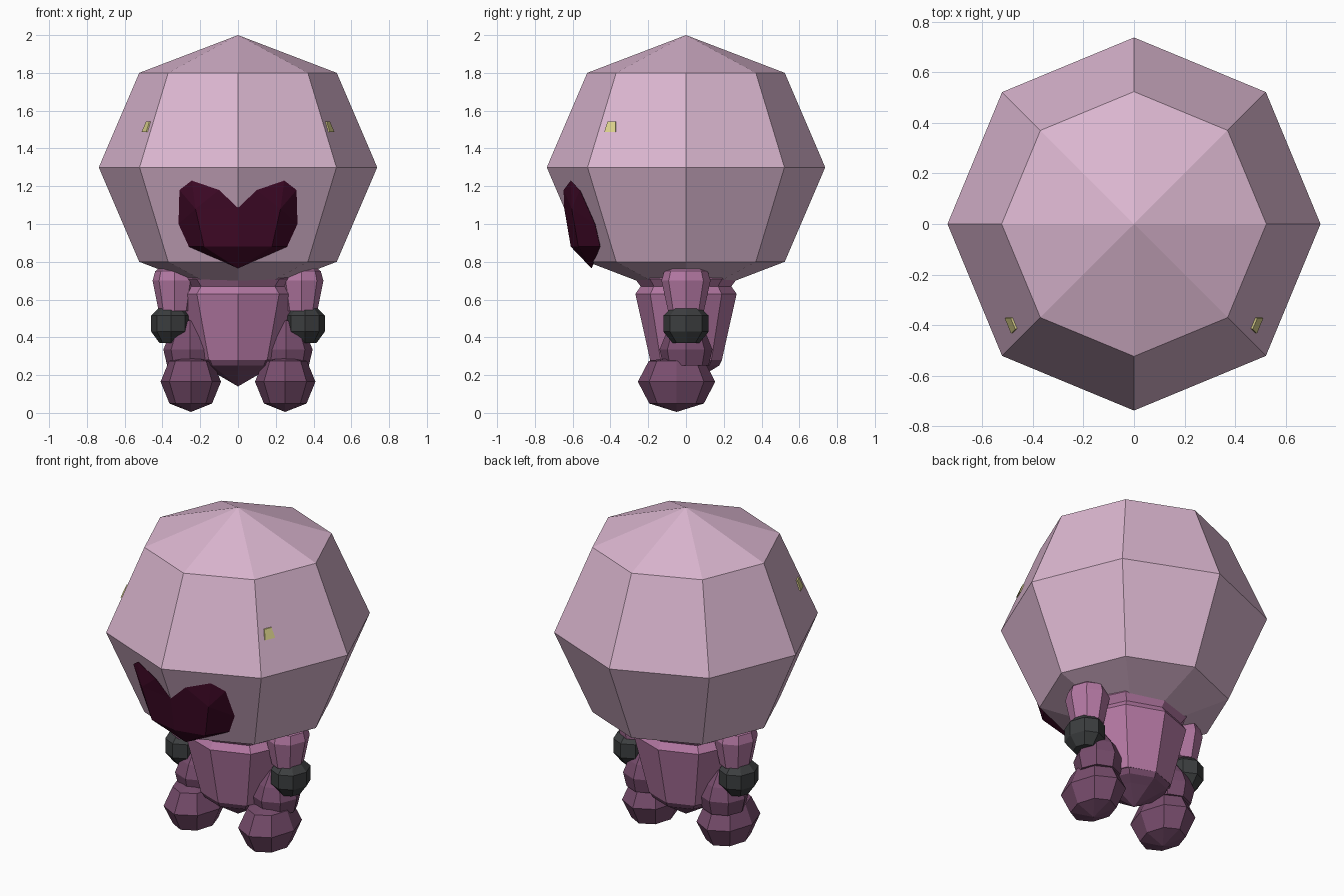
import bpy, bmesh, math

if "Cube" in bpy.data.objects:
    bpy.data.objects.remove(bpy.data.objects["Cube"])


def material(name, rgb):
    m = bpy.data.materials.new(name)
    m.diffuse_color = (*rgb, 1)
    m.use_nodes = True
    m.node_tree.nodes["Principled BSDF"].inputs["Base Color"].default_value = m.diffuse_color
    return m


PALE = material("pale pink", (0.71, 0.47, 0.63))
PINK = material("mauve pink", (0.46, 0.19, 0.37))
PLUM = material("plum", (0.19, 0.075, 0.155))
GREY = material("charcoal", (0.045, 0.048, 0.05))
WINE = material("dark wine", (0.055, 0.003, 0.022))
GOLD = material("pale yellow", (0.70, 0.63, 0.26))


def finish(name, bm, mat):
    bmesh.ops.recalc_face_normals(bm, faces=bm.faces[:])
    me = bpy.data.meshes.new(name)
    bm.to_mesh(me)
    bm.free()
    me.materials.append(mat)
    ob = bpy.data.objects.new(name, me)
    bpy.context.collection.objects.link(ob)
    return ob


def lathe(name, profile, mat, loc=(0, 0), sx=1.0, sy=1.0):
    """Eight-sided solid from (radius, height) pairs; radius 0 makes a tip."""
    bm = bmesh.new()
    rings = []
    for r, z in profile:
        count = 8 if r > 0 else 1
        rings.append([bm.verts.new((loc[0] + sx * r * math.cos(i * math.pi / 4),
                                    loc[1] + sy * r * math.sin(i * math.pi / 4), z))
                      for i in range(count)])
    for a, b in zip(rings, rings[1:]):
        for i in range(8):
            j = (i + 1) % 8
            quad = [a[i % len(a)], a[j % len(a)], b[j % len(b)], b[i % len(b)]]
            bm.faces.new(list(dict.fromkeys(quad)))
    for end in (rings[0], rings[-1]):
        if len(end) > 1:
            bm.faces.new(end)
    return finish(name, bm, mat)


# Head
lathe("head", [(0, 2.0), (0.523, 1.8), (0.737, 1.3), (0.523, 0.8), (0, 0.6)], PALE)

# Heart-shaped mouth: right half, mirrored across the centre
P = {
    "A": (0, -0.645, 1.085), "B": (0.10, -0.648, 1.18), "C": (0.245, -0.61, 1.23),
    "D": (0.31, -0.562, 1.18), "E": (0.315, -0.482, 1.0), "F": (0.26, -0.455, 0.88),
    "G": (0, -0.50, 0.765), "H": (0, -0.61, 0.88), "K": (0.18, -0.57, 0.88),
    "M": (0.225, -0.605, 1.08), "Z": (0, -0.40, 1.0),
}
bm = bmesh.new()
for s in (1, -1):
    v = {k: bm.verts.new((s * x, y, z)) for k, (x, y, z) in P.items()}
    for f in ("ABM", "AMKH", "BCM", "CDM", "DEM", "EFKM", "FGK", "KGH",
              "ZAB", "ZBC", "ZCD", "ZDE", "ZEF", "ZFG"):
        bm.faces.new([v[c] for c in f])
bmesh.ops.remove_doubles(bm, verts=bm.verts[:], dist=0.0001)
finish("mouth", bm, WINE)

# Torso and hips
lathe("torso", [(0.27, 0.73), (0.27, 0.71), (0.24, 0.67), (0.268, 0.63), (0.19, 0.28)],
      PINK, sx=1.15)
lathe("hips", [(0.19, 0.28), (0.175, 0.25), (0.125, 0.22), (0, 0.14)], PLUM, sx=1.1)

# Paired parts
for s, side in ((1, "right"), (-1, "left")):
    # Eye plate lying on the side-front facet of the head
    bm = bmesh.new()
    layers = []
    for off in (-0.002, 0.007):
        layers.append([bm.verts.new((s * (0.737 - 0.428 * (z - 1.3) + 0.414 * y + off),
                                     y - off * 0.4, z))
                       for y, z in ((-0.43, 1.487), (-0.37, 1.487),
                                    (-0.37, 1.543), (-0.413, 1.543))])
    a, b = layers
    bm.faces.new(a)
    bm.faces.new(b)
    for i in range(4):
        j = (i + 1) % 4
        bm.faces.new((a[i], a[j], b[j], b[i]))
    finish("eye_" + side, bm, GOLD)

    lathe("arm_" + side, [(0.08, 0.775), (0.115, 0.75), (0.13, 0.70), (0.095, 0.54)],
          PINK, (s * 0.335, 0), sx=0.9)
    lathe("hand_" + side, [(0.07, 0.56), (0.12, 0.515), (0.12, 0.43), (0.07, 0.37)],
          GREY, (s * 0.355, 0), sx=0.87)
    lathe("leg_" + side, [(0.05, 0.49), (0.11, 0.41), (0.14, 0.335), (0.12, 0.25)],
          PLUM, (s * 0.255, 0))
    lathe("foot_" + side, [(0, 0.30), (0.115, 0.275), (0.16, 0.165), (0.113, 0.05), (0, 0.005)],
          PLUM, (s * 0.25, -0.05), sy=1.28)
